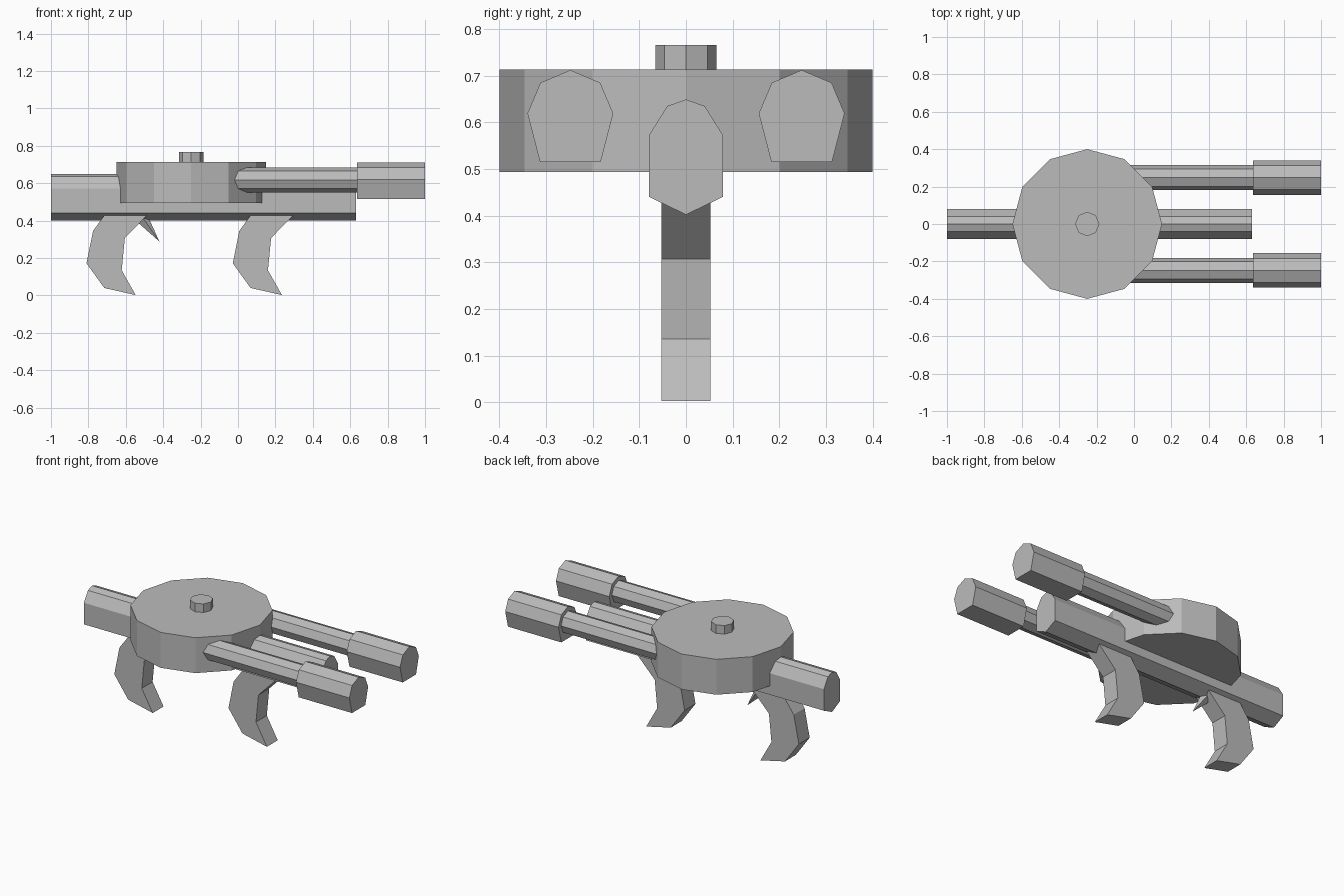
import bpy, bmesh, math

if "Cube" in bpy.data.objects:
    bpy.data.objects.remove(bpy.data.objects["Cube"])

grey = bpy.data.materials.new("plain_grey")
grey.diffuse_color = (0.5, 0.5, 0.5, 1)
grey.use_nodes = True
grey.node_tree.nodes["Principled BSDF"].inputs["Base Color"].default_value = grey.diffuse_color


def finish(name, bm):
    bmesh.ops.recalc_face_normals(bm, faces=bm.faces)
    me = bpy.data.meshes.new(name)
    bm.to_mesh(me)
    bm.free()
    me.materials.append(grey)
    ob = bpy.data.objects.new(name, me)
    bpy.context.collection.objects.link(ob)


def extrude(name, points, offset):
    """Extrude a closed 3D outline along an offset."""
    bm = bmesh.new()
    face = bm.faces.new([bm.verts.new(p) for p in points])
    new = bmesh.ops.extrude_face_region(bm, geom=[face])["geom"]
    verts = [v for v in new if isinstance(v, bmesh.types.BMVert)]
    bmesh.ops.translate(bm, vec=offset, verts=verts)
    finish(name, bm)


def ring(n, r):
    return [(r * math.cos(2 * math.pi * i / n), r * math.sin(2 * math.pi * i / n))
            for i in range(n)]


def mirrored(half):
    """Close a half outline by mirroring it across the first axis."""
    return half + [(-a, b) for a, b in reversed(half) if a > 0]


# Long receiver beam
beam = mirrored([(0, 0.402), (0.079, 0.44), (0.079, 0.573), (0.04, 0.635), (0, 0.649)])
extrude("receiver", [(-1, y, z) for y, z in beam], (1.63, 0, 0))

# Drum magazine and its knob
extrude("drum", [(x - 0.25, y, 0.494) for x, y in ring(12, 0.4)], (0, 0, 0.219))
extrude("drum_knob", [(x - 0.25, y, 0.70) for x, y in ring(8, 0.065)], (0, 0, 0.066))

# Twin barrels with wider muzzles
muzzle = mirrored([(0, 0.712), (0.064, 0.685), (0.092, 0.619), (0.065, 0.515)])
for side, cy in (("right", -0.248), ("left", 0.248)):
    extrude("barrel_" + side,
            [(-0.1, cy + y, 0.618 + z) for y, z in ring(8, 0.067)], (0.75, 0, 0))
    extrude("muzzle_" + side, [(0.635, cy + y, z) for y, z in muzzle], (0.365, 0, 0))

# Two curved grips
grip = [(-0.71, 0.435), (-0.775, 0.345), (-0.81, 0.172), (-0.715, 0.04), (-0.547, 0.002),
        (-0.622, 0.135), (-0.605, 0.307), (-0.48, 0.435)]
for name, dx in (("rear_grip", 0), ("front_grip", 0.782)):
    extrude(name, [(x + dx, -0.053, z) for x, z in grip], (0, 0.106, 0))

# Pointed trigger
bm = bmesh.new()
base = [bm.verts.new(p) for p in ((-0.53, 0, 0.385), (-0.505, -0.025, 0.41),
                                  (-0.48, 0, 0.42), (-0.505, 0.025, 0.41))]
tip = bm.verts.new((-0.42, 0, 0.288))
bm.faces.new(base)
for i in range(4):
    bm.faces.new((base[i], base[(i + 1) % 4], tip))
finish("trigger", bm)
